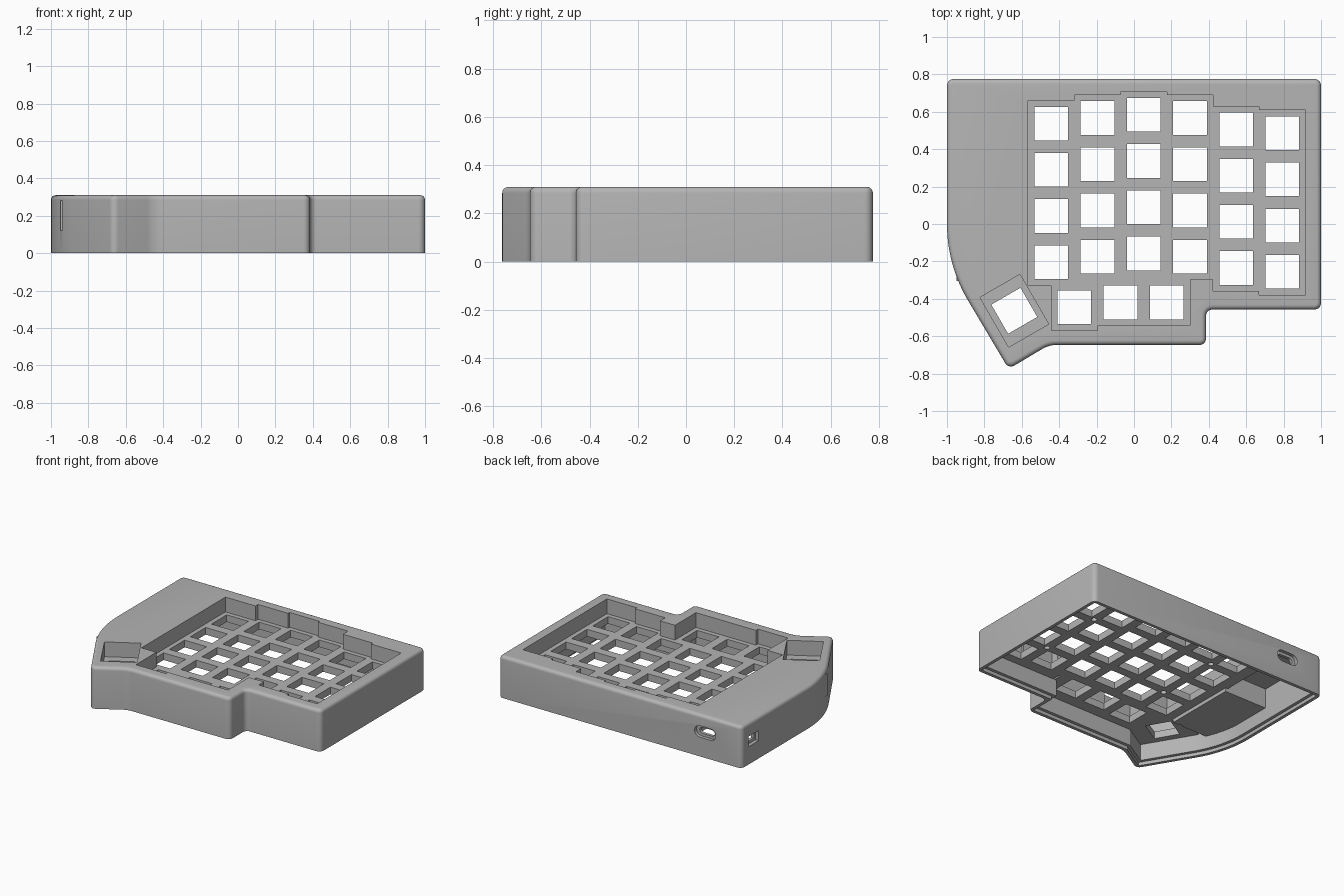
import bpy, bmesh, math
from mathutils import Vector, Matrix

if "Cube" in bpy.data.objects:
    bpy.data.objects.remove(bpy.data.objects["Cube"])

HEIGHT, WALL, MARGIN = 0.31, 0.047, 0.055
PLATE_LOW, PLATE_TOP, CEILING = 0.147, 0.2, 0.268
PITCH, HOLE = 0.247, 0.18
HALF = PITCH / 2

grey = bpy.data.materials.new("plain_grey")
grey.use_nodes = True
grey.diffuse_color = (0.46, 0.46, 0.46, 1)
grey.node_tree.nodes["Principled BSDF"].inputs["Base Color"].default_value = grey.diffuse_color


def finish(name, bm):
    bmesh.ops.recalc_face_normals(bm, faces=bm.faces)
    mesh = bpy.data.meshes.new(name)
    bm.to_mesh(mesh)
    bm.free()
    mesh.materials.append(grey)
    obj = bpy.data.objects.new(name, mesh)
    bpy.context.collection.objects.link(obj)
    return obj


def add_prism(bm, points, low, high):
    face = bm.faces.new([bm.verts.new((x, y, low)) for x, y in points])
    res = bmesh.ops.extrude_face_region(bm, geom=[face])
    verts = [g for g in res["geom"] if isinstance(g, bmesh.types.BMVert)]
    bmesh.ops.translate(bm, verts=verts, vec=(0, 0, high - low))


def prism(name, points, low, high):
    bm = bmesh.new()
    add_prism(bm, points, low, high)
    return finish(name, bm)


def grow(points, dist):
    """Mitred offset of a counter-clockwise outline."""
    out = []
    for i, p in enumerate(points):
        p = Vector(p)
        a = (p - Vector(points[i - 1])).normalized()
        b = (Vector(points[(i + 1) % len(points)]) - p).normalized()
        n1, n2 = Vector((a.y, -a.x)), Vector((b.y, -b.x))
        out.append(tuple(p + (n1 + n2) * dist / (1 + n1.dot(n2))))
    return out


def rect(x, y, w, h, angle=0):
    turn = Matrix.Rotation(angle, 2)
    corners = ((-1, -1), (1, -1), (1, 1), (-1, 1))
    return [tuple(Vector((x, y)) + turn @ Vector((i * w / 2, j * h / 2))) for i, j in corners]


def pill(width, height):
    r, pts = height / 2, []
    for side, start in ((1, -90), (-1, 90)):
        for k in range(9):
            a = math.radians(start + k * 22.5)
            pts.append((side * (width / 2 - r) + r * math.cos(a), r * math.sin(a)))
    return pts


def combine(target, other, operation):
    mod = target.modifiers.new(operation, "BOOLEAN")
    mod.operation, mod.object, mod.solver = operation, other, "EXACT"
    bpy.context.view_layer.objects.active = target
    bpy.ops.object.modifier_apply(modifier=mod.name)
    bpy.data.objects.remove(other)


# Case outline, counter-clockwise, with the curved palm side
RADIUS = 0.8
outline = [(1, 0.775), (-1, 0.775)]
for k in range(13):
    a = math.radians(30 * k / 12)
    outline.append((-1 + RADIUS * (1 - math.cos(a)), -RADIUS * math.sin(a)))
outline += [(-0.67, -0.775), (-0.455, -0.647), (0.385, -0.647), (0.385, -0.457), (1, -0.457)]

# Outer body with rounded corners and a rounded top rim
bm = bmesh.new()
add_prism(bm, outline, 0, HEIGHT)
bmesh.ops.recalc_face_normals(bm, faces=bm.faces)
corners = [e for e in bm.edges if abs(e.verts[0].co.z - e.verts[1].co.z) > 0.1
           and e.calc_face_angle(0) > 0.3]
bmesh.ops.bevel(bm, geom=corners, offset=0.035, segments=5, profile=0.5, affect="EDGES")
rim = [e for e in bm.edges if min(v.co.z for v in e.verts) > HEIGHT - 0.001]
bmesh.ops.bevel(bm, geom=rim, offset=0.025, segments=5, profile=0.5, affect="EDGES")
case = finish("keyboard_case", bm)

# Hollow underside and the step that takes a base plate
combine(case, prism("cavity", grow(outline, -WALL), -0.1, CEILING), "DIFFERENCE")
combine(case, prism("base_step", grow(outline, -0.024), -0.1, 0.025), "DIFFERENCE")

# Staggered key columns give the recess outline
tops = [0.66, 0.69, 0.707, 0.69, 0.629, 0.609]
columns = [(-0.442 + PITCH * i, top) for i, top in enumerate(tops)]
recess = []
for x, top in columns:
    recess += [(x - HALF, top), (x + HALF, top)]
for x, top in columns[:3:-1]:
    recess += [(x + HALF, top - 4 * PITCH), (x - HALF, top - 4 * PITCH)]
inner = columns[3][1] - 4 * PITCH
first = columns[0][1] - 4 * PITCH
left = columns[0][0] - HALF
recess += [(columns[3][0] + HALF, inner), (0.299, inner), (0.299, -0.544), (-0.195, -0.544),
           (-0.195, -0.569), (-0.442, -0.569), (-0.442, first), (left, first)]
recess.reverse()
THUMB = (-0.64, -0.464)
TILT = math.radians(30)
thumb_recess = rect(*THUMB, PITCH, 0.307, TILT)

# Key trays hang below the top skin, beside the controller housing
for shape in (recess, thumb_recess):
    combine(case, prism("tray", grow(shape, MARGIN), PLATE_LOW, 0.28), "UNION")
combine(case, prism("controller_housing", rect(-0.775, -0.03, 0.35, 0.55), 0.12, 0.281), "UNION")
for shape in (recess, thumb_recess):
    combine(case, prism("pocket", shape, PLATE_TOP, 0.5), "DIFFERENCE")

# Switch holes
bm = bmesh.new()
keys = [(x, top - HALF - PITCH * row, 0) for x, top in columns for row in range(4)]
keys += [(-0.319, -0.445, 0), (-0.072, -0.42, 0), (0.175, -0.42, 0), (*THUMB, TILT)]
for x, y, angle in keys:
    add_prism(bm, rect(x, y, HOLE, HOLE, angle), 0.05, 0.25)
combine(case, finish("switch_holes", bm), "DIFFERENCE")

# Blind screw holes under the plate
bm = bmesh.new()
for x, y in ((0.67, 0.38), (0.67, -0.115), (-0.319, 0.425), (-0.319, -0.07), (-0.66, -0.31)):
    ring = [(x + 0.02 * math.cos(k * math.tau / 16), y + 0.02 * math.sin(k * math.tau / 16))
            for k in range(16)]
    add_prism(bm, ring, 0.05, PLATE_LOW + 0.035)
combine(case, finish("screw_holes", bm), "DIFFERENCE")


# Cable port in the back and switch slot in the side, each with a stepped mouth
def wall_cut(shape, place, depth):
    cutter = prism("port_cutter", shape, -depth, 0.05)
    cutter.data.transform(place)
    combine(case, cutter, "DIFFERENCE")


back = Matrix.Translation((-0.7, 0.775, 0.185)) @ Matrix.Rotation(-math.pi / 2, 4, "X")
side = Matrix.Translation((-1, 0.635, 0.17)) @ Matrix.Rotation(-math.pi / 2, 4, "Y")
wall_cut(pill(0.175, 0.085), back, 0.025)
wall_cut(pill(0.125, 0.045), back, 0.1)
wall_cut(rect(0, 0, 0.075, 0.12), side, 0.025)
wall_cut(rect(0, 0, 0.035, 0.08), side, 0.1)

# One plain finish, smooth only on the rounded edges
case.data.materials.clear()
case.data.materials.append(grey)
for poly in case.data.polygons:
    poly.material_index = 0
bpy.ops.object.select_all(action="DESELECT")
case.select_set(True)
bpy.context.view_layer.objects.active = case
bpy.ops.object.shade_smooth_by_angle(angle=math.radians(30))
